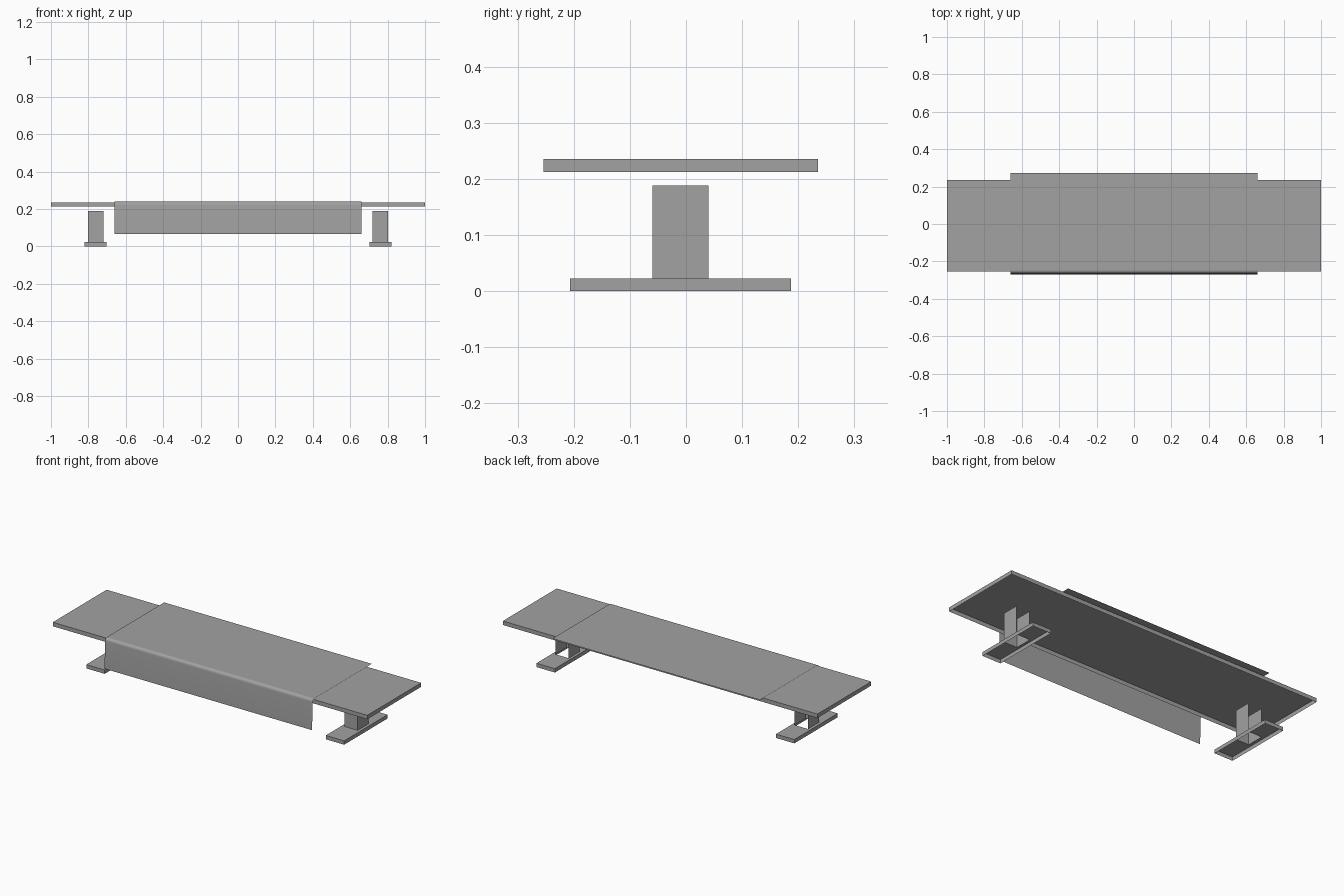
import bpy
import bmesh
from math import sin, cos, pi
from mathutils import Vector

cube = bpy.data.objects.get("Cube")
if cube:
    bpy.data.objects.remove(cube, do_unlink=True)

# Single grey finish
grey = bpy.data.materials.new("plain_grey")
grey.use_nodes = True
colour = (0.36, 0.36, 0.36, 1)
grey.diffuse_color = colour
grey.node_tree.nodes["Principled BSDF"].inputs["Base Color"].default_value = colour


def make(name, quads, smooth=False):
    """Join quads into one open shell."""
    bm = bmesh.new()
    for q in quads:
        bm.faces.new([bm.verts.new(p) for p in q])
    bmesh.ops.remove_doubles(bm, verts=bm.verts, dist=0.0001)
    mesh = bpy.data.meshes.new(name)
    bm.to_mesh(mesh)
    bm.free()
    mesh.materials.append(grey)
    for p in mesh.polygons:
        p.use_smooth = smooth
    ob = bpy.data.objects.new(name, mesh)
    bpy.context.collection.objects.link(ob)
    return ob


def sweep(path, offset, closed=False):
    """Quads made by pushing a path along an offset."""
    pts = [Vector(p) for p in path]
    v = Vector(offset)
    ends = pts[1:] + (pts[:1] if closed else [])
    return [(a, b, b + v, a + v) for a, b in zip(pts, ends)]


def lid(xs, ys, z, hole=None):
    """Horizontal cells, optionally leaving one cell open."""
    return [((a, c, z), (b, c, z), (b, d, z), (a, d, z))
            for i, (a, b) in enumerate(zip(xs, xs[1:]))
            for j, (c, d) in enumerate(zip(ys, ys[1:])) if (i, j) != hole]


def tray(xs, ys, z, h, hole=None):
    """Open-bottomed slab: rim walls plus lid."""
    x0, x1, y0, y1 = xs[0], xs[-1], ys[0], ys[-1]
    rim = [(x0, y0, z), (x1, y0, z), (x1, y1, z), (x0, y1, z)]
    return sweep(rim, (0, 0, h), True) + lid(xs, ys, z + h, hole)


# Table top
make("table_top", tray((-1, 1), (-0.254, 0.235), 0.212, 0.023))

# Feet with an opening under each post, and channel posts open at the back
for side, s in (("left", 1), ("right", -1)):
    xs = sorted(s * x for x in (0.703, 0.718, 0.803, 0.82))
    make(side + "_foot", tray(xs, (-0.207, -0.06, 0.04, 0.187), 0, 0.022, (1, 1)))
    a, b = xs[1:3]
    channel = [(a, 0.04, 0.022), (a, -0.06, 0.022), (b, -0.06, 0.022), (b, 0.04, 0.022)]
    make(side + "_post", sweep(channel, (0, 0, 0.166)))

# Cloth runner: flat on top, rounded over the front edge, hanging down
r, top, front = 0.016, 0.239, -0.264
bend = [(-0.66, front + r - r * sin(t), top - r + r * cos(t))
        for t in (pi / 2 * k / 6 for k in range(7))]
profile = ([(-0.66, 0.272, top), (-0.66, front + r + 0.004, top)] + bend
           + [(-0.66, front - 0.0005, top - r - 0.004), (-0.66, -0.27, 0.065)])
make("cloth_runner", sweep(profile, (1.32, 0, 0)), smooth=True)
